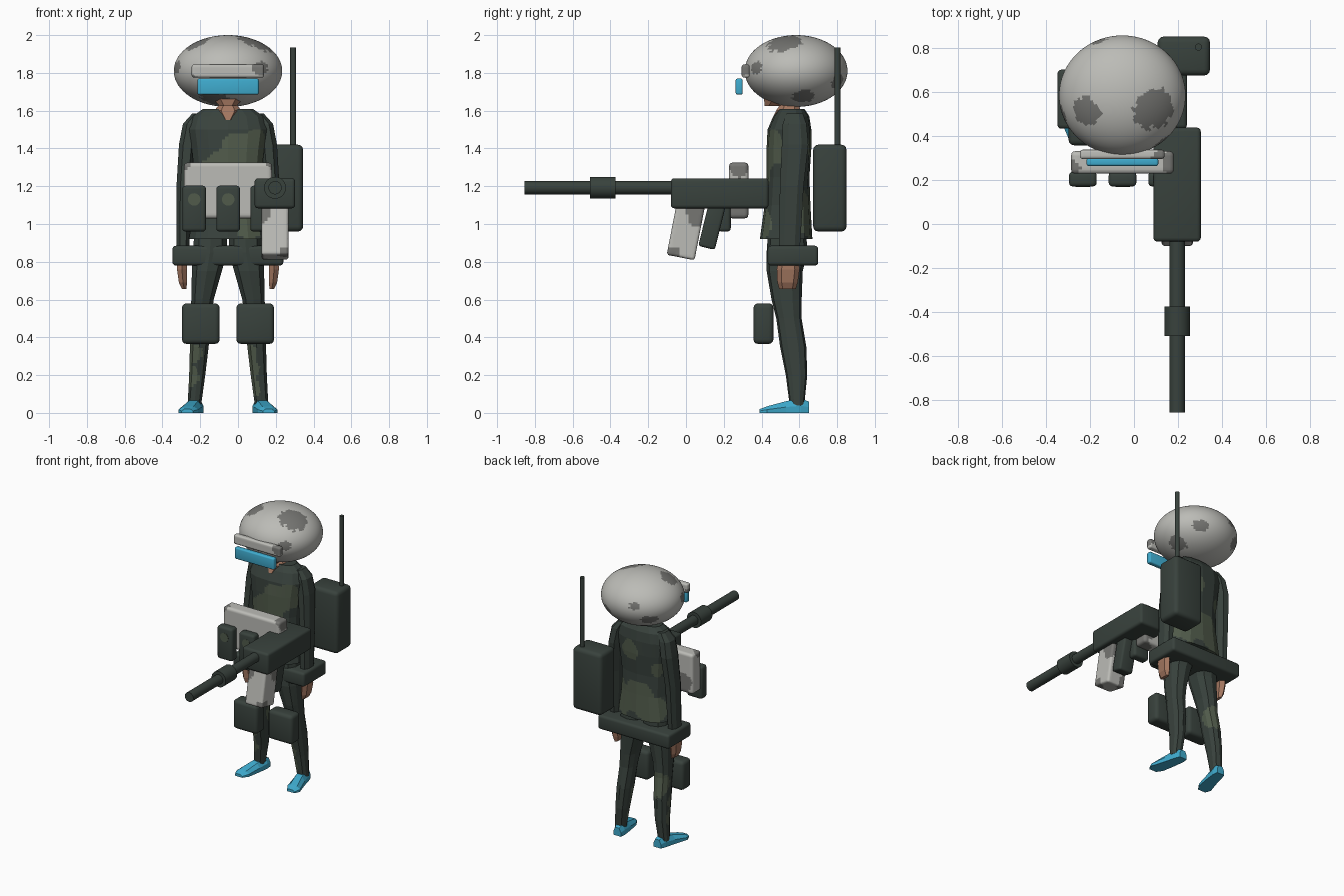
import bpy, bmesh, math
from mathutils import Vector, Matrix, noise

CX = -0.053  # body centre line


def material(name, rgb):
    m = bpy.data.materials.new(name)
    m.diffuse_color = (*rgb, 1)
    return m


DARK = material("dark green", (0.040, 0.054, 0.046))
CAMO = material("camo green", (0.082, 0.105, 0.070))
GREY = material("light grey", (0.50, 0.50, 0.47))
PATCH = material("patch grey", (0.18, 0.18, 0.17))
SKIN = material("skin", (0.36, 0.18, 0.115))
BLUE = material("bright blue", (0.05, 0.41, 0.62))


def paint(bm, spots):
    """Second material on faces lying inside wobbly spheres (x, y, z, r)."""
    for f in bm.faces:
        c = f.calc_center_median()
        w = 1 + 0.3 * noise.noise(c * 12)
        if any((c - Vector(s[:3])).length < s[3] * w for s in spots):
            f.material_index = 1


def slice_grid(bm, step):
    """Cut the surface along a regular grid so patches get clean borders."""
    for axis in range(3):
        lo = min(v.co[axis] for v in bm.verts)
        hi = max(v.co[axis] for v in bm.verts)
        no = Vector((0, 0, 0))
        no[axis] = 1
        for i in range(1, int((hi - lo) / step) + 1):
            bmesh.ops.bisect_plane(bm, geom=bm.verts[:] + bm.edges[:] + bm.faces[:],
                                   plane_co=no * (lo + i * step + 0.0003), plane_no=no)


def finish(name, bm, mats, smooth=None, spots=None, step=0.016):
    bmesh.ops.recalc_face_normals(bm, faces=bm.faces[:])
    if spots:
        slice_grid(bm, step)
        paint(bm, spots)
    me = bpy.data.meshes.new(name)
    bm.to_mesh(me)
    bm.free()
    ob = bpy.data.objects.new(name, me)
    bpy.context.collection.objects.link(ob)
    for m in mats:
        me.materials.append(m)
    if smooth:
        bpy.ops.object.select_all(action='DESELECT')
        ob.select_set(True)
        bpy.context.view_layer.objects.active = ob
        bpy.ops.object.shade_smooth_by_angle(angle=math.radians(smooth))
    return ob


def box(name, x, y, z, mats, bevel=0.018, tilt=0, spots=None):
    """Rounded box from (min, max) ranges, tilted about x."""
    bm = bmesh.new()
    bmesh.ops.create_cube(bm, size=1)
    size = [r[1] - r[0] for r in (x, y, z)]
    mid = [(r[0] + r[1]) / 2 for r in (x, y, z)]
    bmesh.ops.scale(bm, vec=size, verts=bm.verts)
    bmesh.ops.bevel(bm, geom=bm.edges[:], offset=bevel, segments=3, profile=0.5, affect='EDGES')
    bmesh.ops.transform(bm, verts=bm.verts,
                        matrix=Matrix.Translation(mid) @ Matrix.Rotation(math.radians(tilt), 4, 'X'))
    return finish(name, bm, mats, 35, spots)


def rod(name, a, b, r, mats):
    a, b = Vector(a), Vector(b)
    bm = bmesh.new()
    bmesh.ops.create_cone(bm, cap_ends=True, segments=32, radius1=r, radius2=r, depth=(b - a).length)
    rot = (b - a).to_track_quat('Z', 'Y').to_matrix().to_4x4()
    bmesh.ops.transform(bm, verts=bm.verts, matrix=Matrix.Translation((a + b) / 2) @ rot)
    return finish(name, bm, mats, 40)


def loft(name, rings, mats, n=10, side=1, spots=None):
    """Faceted tube through rings (z, x centre, x radius, y front, y back)."""
    bm = bmesh.new()
    loops = []
    for z, cx, rx, y0, y1 in rings:
        loop = []
        for i in range(n):
            a = 2 * math.pi * (i + 0.5) / n
            c, s = math.cos(a), math.sin(a)
            c = math.copysign(abs(c) ** 0.8, c) * 1.03
            s = math.copysign(abs(s) ** 0.8, s) * 1.03
            loop.append(bm.verts.new((CX + side * (cx + rx * c), (y0 + y1) / 2 + (y1 - y0) / 2 * s, z)))
        loops.append(loop)
    for a, b in zip(loops, loops[1:]):
        for i in range(n):
            bm.faces.new((a[i], a[(i + 1) % n], b[(i + 1) % n], b[i]))
    bm.faces.new(loops[0])
    bm.faces.new(loops[-1])
    return finish(name, bm, mats, None, spots)


# Helmet with grey blotches
bm = bmesh.new()
bmesh.ops.create_uvsphere(bm, u_segments=112, v_segments=64, radius=1)
paint(bm, [(0.53, -0.23, 0.81, 0.36), (-0.58, -0.27, 0.77, 0.25), (-0.36, 0.91, 0.2, 0.13),
           (0.62, -0.78, 0.1, 0.17), (0.68, 0.15, -0.72, 0.24), (0.5, 0.82, -0.3, 0.2),
           (-0.65, 0.68, -0.35, 0.2), (-0.25, -0.55, -0.8, 0.28), (-0.93, -0.3, 0.1, 0.17)])
bmesh.ops.transform(bm, verts=bm.verts, matrix=Matrix.Translation((CX, 0.583, 1.81))
                    @ Matrix.Diagonal((0.287, 0.272, 0.19, 1)))
finish("helmet", bm, [GREY, PATCH], 60)

# Goggles
box("goggle_frame", (-0.245, 0.138), (0.295, 0.337), (1.775, 1.845), [GREY, PATCH], 0.012,
    spots=[(0.13, 0.3, 1.83, 0.045), (-0.24, 0.32, 1.78, 0.03)])
box("goggle_lens", (-0.215, 0.11), (0.263, 0.30), (1.685, 1.77), [BLUE], 0.01)

# Head and neck
loft("neck", [(1.55, 0, 0.025, 0.45, 0.55), (1.60, 0, 0.075, 0.475, 0.61),
              (1.63, 0, 0.05, 0.495, 0.60), (1.72, 0, 0.05, 0.49, 0.60)], [SKIN], 8)
loft("head", [(1.625, 0, 0.045, 0.415, 0.50), (1.66, 0, 0.08, 0.41, 0.60),
              (1.80, 0, 0.11, 0.40, 0.66), (1.90, 0, 0.08, 0.45, 0.64)], [SKIN], 8)

# Shirt
loft("shirt", [(0.92, 0, 0.205, 0.395, 0.665), (1.10, 0, 0.175, 0.42, 0.655),
               (1.25, 0, 0.175, 0.43, 0.65), (1.40, 0, 0.19, 0.43, 0.66),
               (1.50, 0, 0.205, 0.435, 0.66), (1.57, 0, 0.185, 0.465, 0.65),
               (1.61, 0, 0.13, 0.495, 0.625)], [DARK, CAMO], 14,
     spots=[(0.03, 0.44, 1.38, 0.11), (-0.06, 0.43, 1.28, 0.13), (0.12, 0.45, 1.4, 0.09),
            (0.05, 0.41, 1.0, 0.08), (-0.05, 0.65, 1.07, 0.13), (-0.17, 0.63, 1.0, 0.10),
            (0.1, 0.65, 1.05, 0.12), (0.0, 0.66, 1.42, 0.07), (-0.2, 0.62, 1.3, 0.05)])

# Arms, hands, legs, shoes and knee pads, mirrored about the body centre
for side, tag in ((-1, "left"), (1, "right")):
    loft(f"{tag}_sleeve", [(1.585, 0.16, 0.03, 0.53, 0.62), (1.53, 0.195, 0.045, 0.51, 0.64),
                           (1.42, 0.215, 0.046, 0.505, 0.65), (1.20, 0.232, 0.042, 0.495, 0.625),
                           (0.95, 0.237, 0.036, 0.49, 0.61), (0.80, 0.24, 0.032, 0.49, 0.60)], [DARK], 8, side)
    loft(f"{tag}_hand", [(0.83, 0.24, 0.028, 0.495, 0.59), (0.76, 0.244, 0.028, 0.482, 0.60),
                         (0.69, 0.238, 0.024, 0.485, 0.59), (0.655, 0.232, 0.012, 0.495, 0.58)], [SKIN], 6, side)
    leg_spots = ([(0.065, 0.53, 0.13, 0.06), (0.05, 0.52, 0.22, 0.06), (0.04, 0.52, 0.31, 0.06)] if side > 0 else
                 [(-0.26, 0.55, 0.2, 0.06), (-0.2, 0.62, 0.45, 0.09), (-0.24, 0.53, 0.32, 0.05)])
    loft(f"{tag}_trouser_leg", [(0.04, 0.178, 0.036, 0.55, 0.625), (0.20, 0.163, 0.043, 0.53, 0.64),
                                (0.35, 0.152, 0.05, 0.50, 0.635), (0.50, 0.143, 0.054, 0.48, 0.61),
                                (0.60, 0.135, 0.06, 0.455, 0.61), (0.75, 0.112, 0.08, 0.43, 0.615),
                                (0.85, 0.095, 0.092, 0.43, 0.64), (1.0, 0.09, 0.085, 0.44, 0.63)],
         [DARK, CAMO], 10, side, leg_spots)
    # Shoe: cross-sections from toe to heel (y, x centre, half width, height)
    bm = bmesh.new()
    rows = []
    for y, cx, w, h in ((0.39, 0.215, 0.03, 0.02), (0.43, 0.21, 0.052, 0.035), (0.53, 0.185, 0.045, 0.062),
                        (0.61, 0.17, 0.04, 0.075), (0.65, 0.165, 0.03, 0.06)):
        rows.append([bm.verts.new((CX + side * (cx + w * sx), y, z)) for sx, z in
                     ((-1, 0), (1, 0), (1, h * 0.5), (0.55, h), (-0.55, h), (-1, h * 0.5))])
    for a, b in zip(rows, rows[1:]):
        for i in range(6):
            bm.faces.new((a[i], a[(i + 1) % 6], b[(i + 1) % 6], b[i]))
    bm.faces.new(rows[0])
    bm.faces.new(rows[-1])
    finish(f"{tag}_shoe", bm, [BLUE])
    kx = CX + side * 0.144
    box(f"{tag}_knee_pad", (kx - 0.1, kx + 0.1), (0.357, 0.463), (0.365, 0.58), [DARK], 0.025)

# Belt, chest plate and pouches
box("belt", (-0.347, 0.24), (0.432, 0.70), (0.78, 0.885), [DARK])
box("chest_plate", (-0.285, 0.18), (0.228, 0.33), (1.03, 1.325), [GREY, PATCH],
    spots=[(0.16, 0.25, 1.07, 0.10), (-0.28, 0.25, 1.32, 0.035), (0.18, 0.28, 1.31, 0.06), (-0.2, 0.33, 1.1, 0.08)])
for i in range(3):
    px = -0.232 + i * 0.18
    box(f"pouch_{i + 1}", (px - 0.063, px + 0.063), (0.17, 0.237), (0.96, 1.203), [DARK])
    rod(f"pouch_patch_{i + 1}", (px, 0.173, 1.13), (px, 0.168, 1.13), 0.033, [CAMO])

# Radio pack and antenna
box("radio_pack", (0.107, 0.345), (0.673, 0.85), (0.96, 1.42), [DARK], 0.028)
rod("antenna", (0.292, 0.802, 1.38), (0.292, 0.802, 1.935), 0.016, [DARK])

# Gun
box("gun_body", (0.088, 0.303), (-0.08, 0.437), (1.083, 1.242), [DARK])
rod("gun_barrel", (0.196, -0.855, 1.192), (0.196, -0.05, 1.192), 0.035, [DARK])
rod("barrel_collar", (0.196, -0.507, 1.192), (0.196, -0.373, 1.192), 0.058, [DARK])
box("magazine", (0.125, 0.267), (-0.075, 0.075), (0.82, 1.12), [GREY, PATCH], 0.014, -11,
    spots=[(0.13, -0.08, 1.06, 0.05), (0.26, -0.08, 0.84, 0.05), (0.13, 0.03, 0.85, 0.05), (0.26, 0.06, 1.05, 0.06)])
box("gun_grip", (0.14, 0.252), (0.095, 0.185), (0.87, 1.13), [DARK], 0.014, -14)
